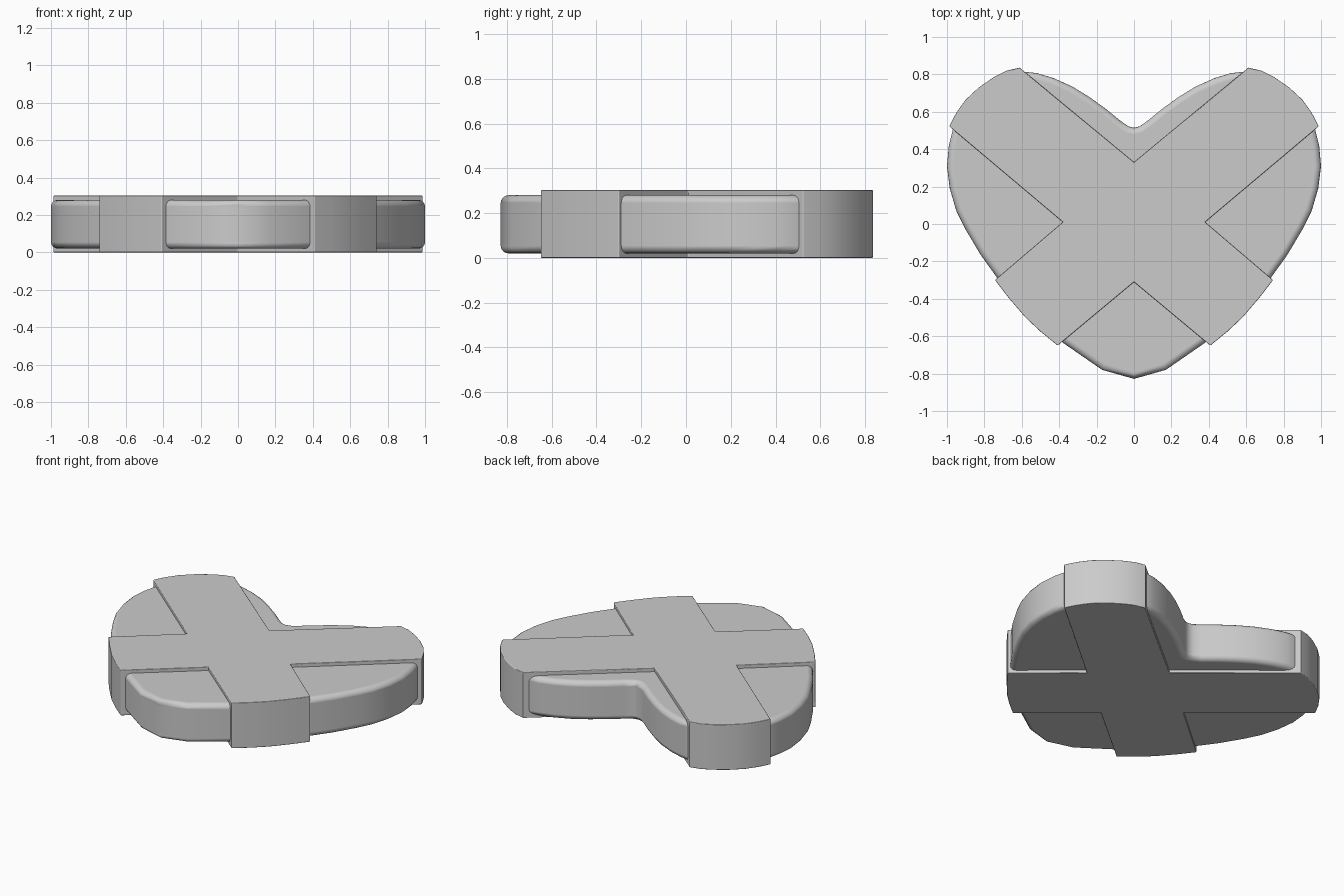
import bpy
import bmesh
import math

cube = bpy.data.objects.get("Cube")
if cube:
    bpy.data.objects.remove(cube, do_unlink=True)

grey = bpy.data.materials.new("light_grey")
grey.use_nodes = True
colour = (0.6, 0.6, 0.6, 1)
grey.diffuse_color = colour
grey.node_tree.nodes["Principled BSDF"].inputs["Base Color"].default_value = colour


def slab(name, half, low, high, radius, segments):
    """Mirror a half outline (top to bottom, x >= 0) and raise it into a slab with rounded rims."""
    mirrored = [(-x, y) for x, y in reversed(half) if x > 0]
    bm = bmesh.new()
    face = bm.faces.new([bm.verts.new((x, y, low)) for x, y in half + mirrored])
    raised = bmesh.ops.extrude_face_region(bm, geom=[face])["geom"]
    for v in raised:
        if isinstance(v, bmesh.types.BMVert):
            v.co.z = high
    bmesh.ops.recalc_face_normals(bm, faces=bm.faces)
    mesh = bpy.data.meshes.new(name)
    bm.to_mesh(mesh)
    bm.free()
    mesh.materials.append(grey)
    obj = bpy.data.objects.new(name, mesh)
    bpy.context.collection.objects.link(obj)
    bpy.ops.object.select_all(action="DESELECT")
    obj.select_set(True)
    bpy.context.view_layer.objects.active = obj
    bpy.ops.object.shade_smooth_by_angle(angle=math.radians(35))
    bevel = obj.modifiers.new("rounded_rim", "BEVEL")
    bevel.width = radius
    bevel.segments = segments
    bevel.limit_method = "ANGLE"
    bevel.angle_limit = math.radians(60)
    bevel.harden_normals = True
    return obj


# Heart body with soft rims
heart = [(0, 0.515), (0.03, 0.522), (0.07, 0.55), (0.15, 0.615), (0.24, 0.68),
         (0.33, 0.735), (0.43, 0.78), (0.52, 0.807), (0.6, 0.815), (0.71, 0.785),
         (0.82, 0.715), (0.91, 0.61), (0.97, 0.5), (0.99, 0.42), (1, 0.31),
         (0.985, 0.19), (0.95, 0.07), (0.9, -0.03), (0.82, -0.165), (0.73, -0.29),
         (0.63, -0.41), (0.5, -0.54), (0.38, -0.635), (0.17, -0.78), (0, -0.828)]
slab("heart_body", heart, 0.02, 0.28, 0.035, 4)

# Crossed straps wrapping the heart, slightly proud of it
straps = [(0, 0.33), (0.612, 0.836), (0.68, 0.82), (0.75, 0.785), (0.83, 0.73),
          (0.9, 0.665), (0.95, 0.595), (0.988, 0.522), (0.38, 0.01), (0.743, -0.3),
          (0.67, -0.395), (0.58, -0.5), (0.5, -0.575), (0.408, -0.65), (0, -0.31)]
slab("crossed_straps", straps, 0, 0.303, 0.005, 2)
